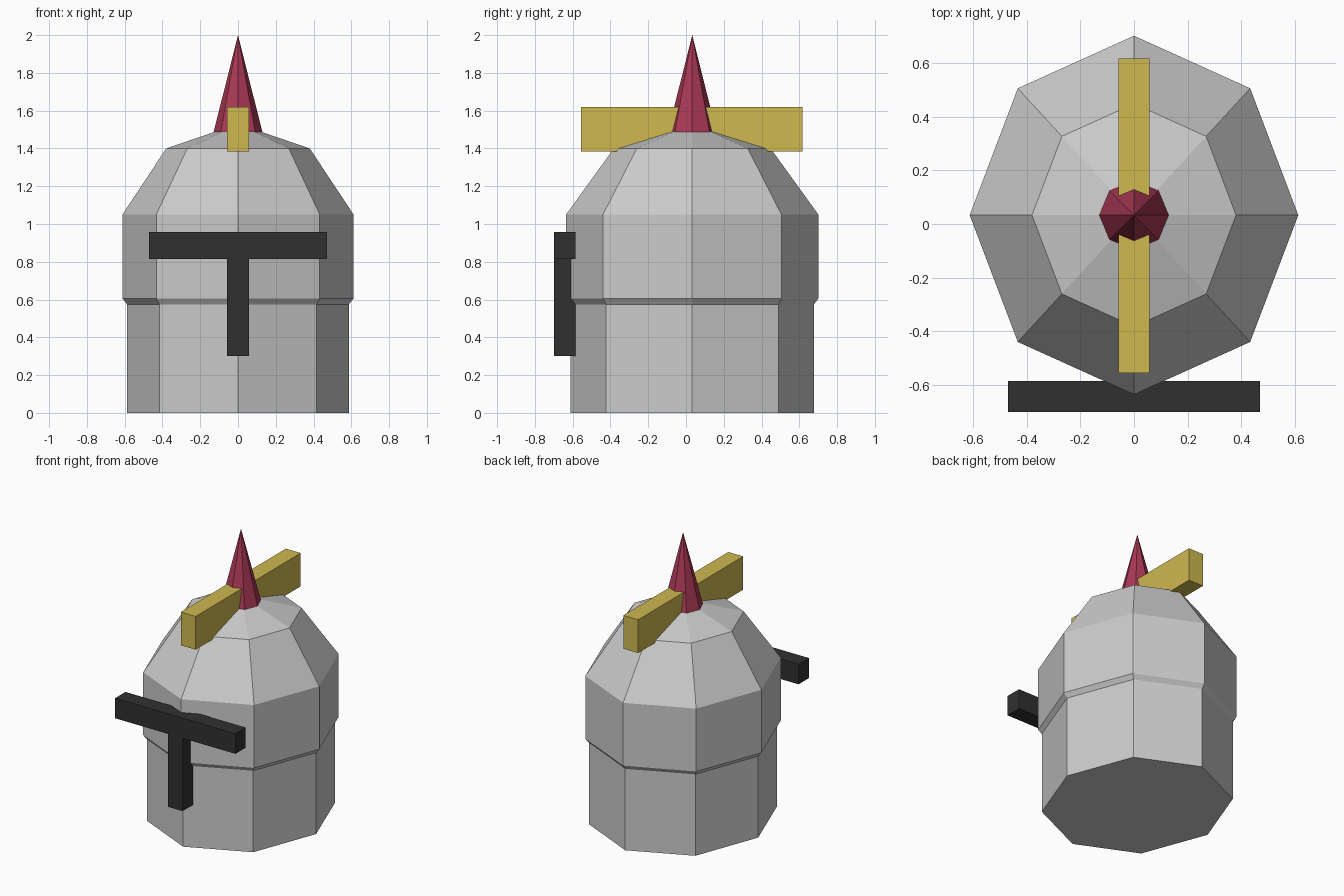
import bpy, bmesh
from math import sin, cos, pi

if "Cube" in bpy.data.objects:
    bpy.data.objects.remove(bpy.data.objects["Cube"])

CY = 0.033  # y of the helmet axis


def material(name, rgb):
    m = bpy.data.materials.new(name)
    m.diffuse_color = (*rgb, 1)
    m.use_nodes = True
    m.node_tree.nodes["Principled BSDF"].inputs["Base Color"].default_value = m.diffuse_color
    return m


def finish(name, bm, mat=None):
    bmesh.ops.recalc_face_normals(bm, faces=bm.faces[:])
    me = bpy.data.meshes.new(name)
    bm.to_mesh(me)
    bm.free()
    ob = bpy.data.objects.new(name, me)
    bpy.context.collection.objects.link(ob)
    if mat:
        me.materials.append(mat)
    return ob


def turned(name, profile, apex_z, mat=None, sides=8):
    """Faceted closed shape: (rx, ry, z) rings rising to a point."""
    bm = bmesh.new()
    rings = [[bm.verts.new((rx * cos(2 * pi * i / sides), CY + ry * sin(2 * pi * i / sides), z))
              for i in range(sides)] for rx, ry, z in profile]
    bm.faces.new(rings[0])
    tip = bm.verts.new((0, CY, apex_z))
    for i in range(sides):
        j = (i + 1) % sides
        for a, b in zip(rings, rings[1:]):
            bm.faces.new((a[i], a[j], b[j], b[i]))
        bm.faces.new((rings[-1][i], rings[-1][j], tip))
    return finish(name, bm, mat)


def box(name, lo, hi, mat):
    bm = bmesh.new()
    bmesh.ops.create_cube(bm, size=1)
    for v in bm.verts:
        v.co = [(l + h) / 2 + c * (h - l) for l, h, c in zip(lo, hi, v.co)]
    return finish(name, bm, mat)


gold = material("gold", (0.62, 0.48, 0.08))
crimson = material("crimson", (0.40, 0.04, 0.09))
black = material("black", (0.03, 0.03, 0.03))

# Helmet shell: neck, small overhang, domed top
turned("helmet_shell", [(0.587, 0.645, 0), (0.587, 0.645, 0.575), (0.612, 0.668, 0.606),
                        (0.612, 0.668, 1.05), (0.38, 0.415, 1.4)], 1.53)

# Spike on the crown
turned("spike", [(0.129, 0.129, 1.487)], 2.0, crimson)

# Crest bar running front to back
box("crest", (-0.058, -0.555, 1.385), (0.058, 0.617, 1.62), gold)

# T-shaped visor opening
box("visor_bar", (-0.47, -0.70, 0.815), (0.47, -0.585, 0.957), black)
box("visor_slot", (-0.057, -0.70, 0.30), (0.057, -0.585, 0.815), black)
